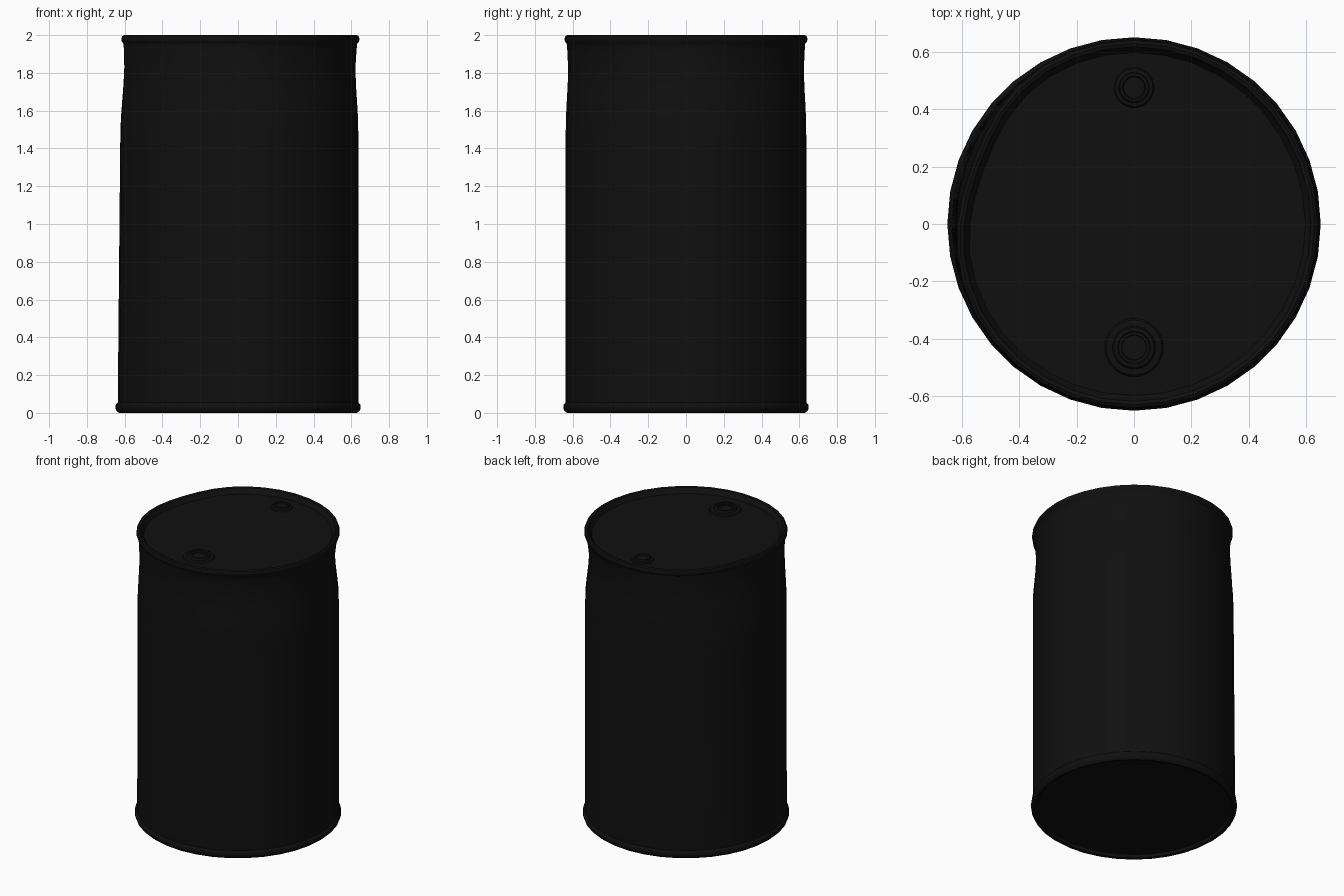
import bpy, bmesh
from math import sin, cos, pi, radians, exp

if "Cube" in bpy.data.objects:
    bpy.data.objects.remove(bpy.data.objects["Cube"])

black = bpy.data.materials.new("black_steel")
black.diffuse_color = (0.005, 0.005, 0.005, 1)
black.use_nodes = True
black.node_tree.nodes["Principled BSDF"].inputs["Base Color"].default_value = black.diffuse_color


def smooth(a, b, t):
    t = min(1, max(0, (t - a) / (b - a)))
    return t * t * (3 - 2 * t)


def bump(angle, centre, width):
    d = (angle - centre + 180) % 360 - 180
    return exp(-(d / width) ** 2)


def dent(angle, z):
    """Inward push of the barrel wall, by angle in degrees and height."""
    top = smooth(1.5, 1.82, z)
    rim = smooth(1.86, 1.97, z)
    d = 0.022 * z / 2 * bump(angle, 165, 38)           # long flat on the left
    d += 0.02 * smooth(1.4, 2.0, z) * bump(angle, 158, 22)
    d += 0.012 * top * (1 - 0.6 * rim)                 # pinched neck
    d += 0.014 * top * (1 - 0.8 * rim) * bump(angle, 35, 28)
    d += 0.01 * top * (1 - 0.8 * rim) * bump(angle, 310, 25)
    return d


def lathe(name, profile, sides, centre=(0, 0), dented=False):
    """Spin a list of (radius, z); a radius of 0 closes with a pole."""
    bm = bmesh.new()
    rings = []
    for r, z in profile:
        if r == 0:
            rings.append([bm.verts.new((*centre, z))])
            continue
        ring = []
        for i in range(sides):
            a = 2 * pi * i / sides
            q = r
            if dented and r > 0.5:
                q -= dent(360 * i / sides, z)
            ring.append(bm.verts.new((centre[0] + q * cos(a), centre[1] + q * sin(a), z)))
        rings.append(ring)
    for lo, hi in zip(rings, rings[1:]):
        for i in range(sides):
            j = (i + 1) % sides
            quad = [lo[i % len(lo)], lo[j % len(lo)], hi[j % len(hi)], hi[i % len(hi)]]
            bm.faces.new(list(dict.fromkeys(quad)))
    bmesh.ops.recalc_face_normals(bm, faces=bm.faces)
    mesh = bpy.data.meshes.new(name)
    bm.to_mesh(mesh)
    bm.free()
    obj = bpy.data.objects.new(name, mesh)
    bpy.context.collection.objects.link(obj)
    mesh.materials.append(black)
    bpy.ops.object.select_all(action='DESELECT')
    obj.select_set(True)
    bpy.context.view_layer.objects.active = obj
    bpy.ops.object.shade_smooth_by_angle(angle=radians(35))
    return obj


# Barrel: recessed base, bottom chime, dented wall, top chime, recessed lid
LID = 1.962
base = [(0, 0.022), (0.605, 0.022), (0.615, 0.004), (0.63, 0.0),
        (0.645, 0.012), (0.65, 0.028), (0.647, 0.045), (0.637, 0.056)]
wall = [(0.637, 0.1 + 1.82 * k / 20) for k in range(21)]
top = [(0.637, 1.955), (0.646, 1.966), (0.649, 1.98), (0.644, 1.994),
       (0.634, 2.0), (0.622, 1.995), (0.612, 1.975), (0.602, LID), (0, LID)]
lathe("barrel", base + wall + top, 36, dented=True)

# Bung caps on the lid
lathe("large_bung", [(0.102, LID), (0.096, LID + 0.008), (0.075, LID + 0.01),
                     (0.07, LID + 0.024), (0.057, LID + 0.026), (0.054, LID + 0.018),
                     (0.044, LID + 0.018), (0.042, LID + 0.01), (0, LID + 0.01)],
      32, (0, -0.43))
lathe("small_bung", [(0.07, LID), (0.066, LID + 0.007), (0.053, LID + 0.009),
                     (0.05, LID + 0.02), (0.04, LID + 0.021), (0.037, LID + 0.012),
                     (0, LID + 0.012)],
      32, (0, 0.475))
